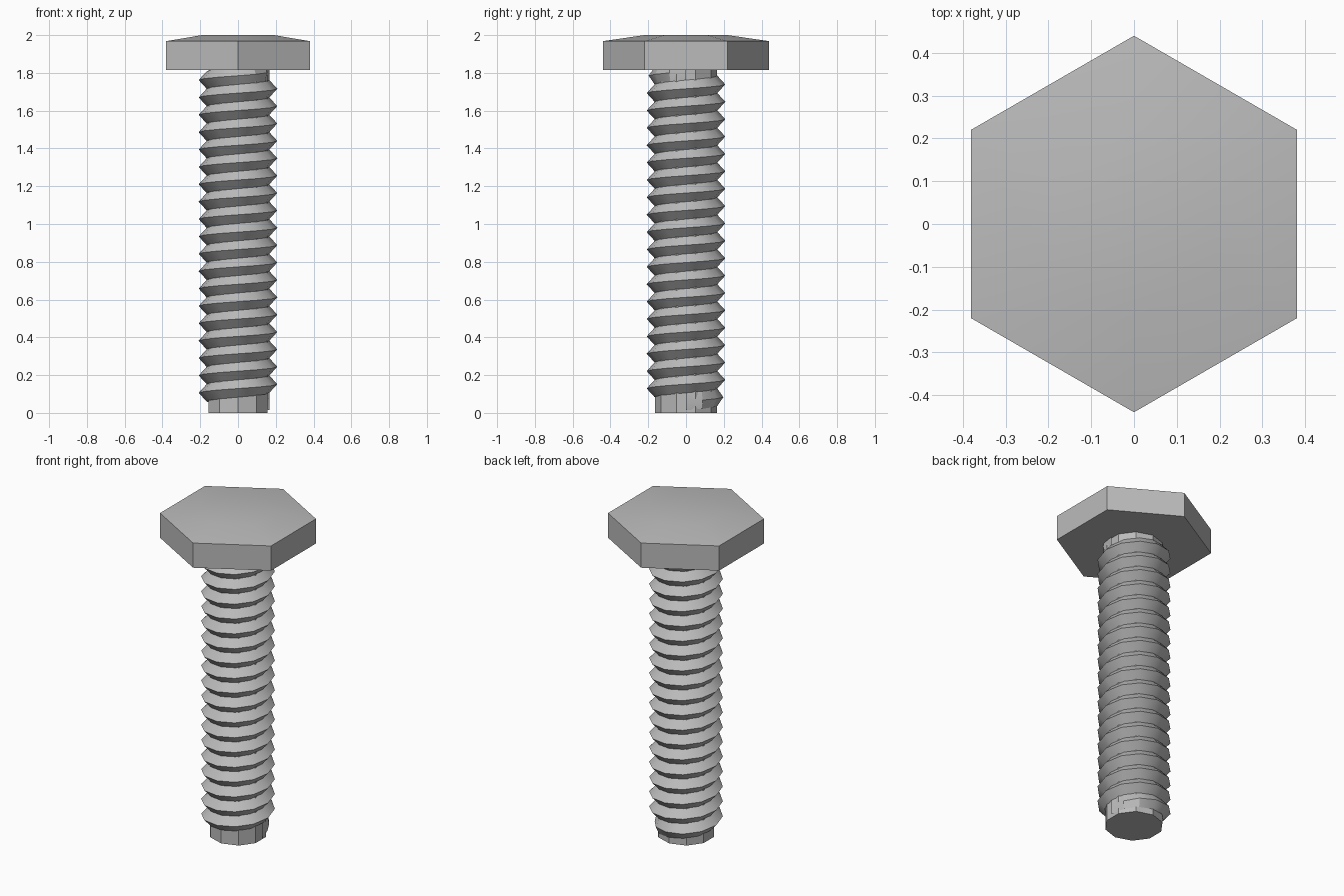
import bpy, bmesh
from math import cos, sin, pi, radians

cube = bpy.data.objects.get("Cube")
if cube:
    bpy.data.objects.remove(cube)

steel = bpy.data.materials.new("steel grey")
steel.use_nodes = True
steel.diffuse_color = (0.5, 0.5, 0.5, 1)
steel.node_tree.nodes["Principled BSDF"].inputs["Base Color"].default_value = (0.5, 0.5, 0.5, 1)


def ring(bm, radius, z, sides, start=0.0):
    return [bm.verts.new((radius * cos(start + 2 * pi * i / sides),
                          radius * sin(start + 2 * pi * i / sides), z)) for i in range(sides)]


def finish(bm, name):
    bmesh.ops.recalc_face_normals(bm, faces=bm.faces)
    mesh = bpy.data.meshes.new(name)
    bm.to_mesh(mesh)
    bm.free()
    mesh.materials.append(steel)
    obj = bpy.data.objects.new(name, mesh)
    bpy.context.collection.objects.link(obj)
    bpy.ops.object.select_all(action='DESELECT')
    obj.select_set(True)
    bpy.context.view_layer.objects.active = obj
    bpy.ops.object.shade_smooth_by_angle(angle=radians(30))
    return obj


def lathe(name, profile, sides, start=0.0):
    """Stack of polygon rings, capped at both ends."""
    bm = bmesh.new()
    rings = [ring(bm, r, z, sides, start) for r, z in profile]
    for low, high in zip(rings, rings[1:]):
        for i in range(sides):
            j = (i + 1) % sides
            bm.faces.new((low[i], low[j], high[j], high[i]))
    bm.faces.new(rings[0])
    bm.faces.new(rings[-1])
    return finish(bm, name)


def thread(name, root, crest, pitch, bottom, turns, steps):
    """Right-handed V ridge swept up a helix, fading in and out at its ends."""
    bm = bmesh.new()
    count = turns * steps
    sections = []
    for i in range(count + 1):
        a = 2 * pi * i / steps
        z = bottom + pitch * i / steps
        grow = min(1, i / 4, (count - i) / 4)
        tip = root + (crest - root) * grow
        half = pitch / 2
        sections.append([bm.verts.new((r * cos(a), r * sin(a), z + dz))
                         for r, dz in ((root, -half), (tip, 0), (root, half))])
    for s, t in zip(sections, sections[1:]):
        for k in range(2):
            bm.faces.new((s[k], t[k], t[k + 1], s[k + 1]))
    # Weld neighbouring turns along the root line
    bmesh.ops.remove_doubles(bm, verts=bm.verts, dist=0.0005)
    return finish(bm, name)


# Hexagonal head with a shallow domed top
lathe("hex_head", [(0.44, 1.815), (0.44, 1.968), (0.22, 2.0)], 6, pi / 2)

# Core of the shank, showing at the tip and under the head
lathe("shank_core", [(0.165, 0), (0.165, 1.82)], 10, pi / 10)

# Helical thread
thread("screw_thread", 0.166, 0.208, 0.092, 0.06, 19, 12)
